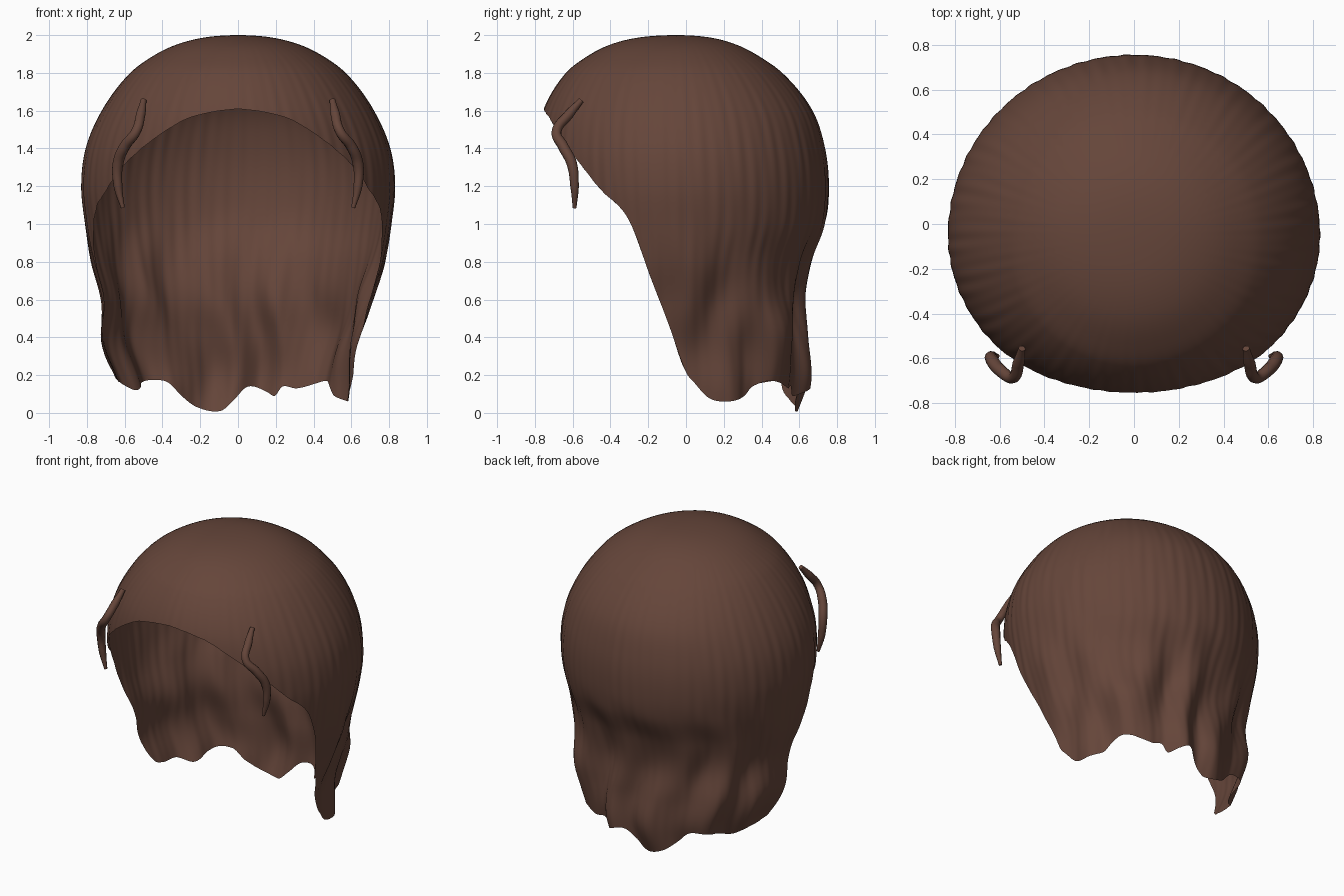
import bpy, bmesh
from math import sin, cos, sqrt, exp, radians, degrees
from mathutils import Vector

if "Cube" in bpy.data.objects:
    bpy.data.objects.remove(bpy.data.objects["Cube"])

brown = bpy.data.materials.new("dark brown hair")
brown.use_nodes = True
colour = (0.13, 0.06, 0.042, 1)
brown.diffuse_color = colour
brown.node_tree.nodes["Principled BSDF"].inputs["Base Color"].default_value = colour


def smooth_table(table, x):
    """Cubic interpolation through rows of (key, value, ...)."""
    x = min(max(x, table[0][0]), table[-1][0])
    i = 0
    while i < len(table) - 2 and x > table[i + 1][0]:
        i += 1

    def slope(k, c):
        a, b = table[max(k - 1, 0)], table[min(k + 1, len(table) - 1)]
        return (b[c] - a[c]) / (b[0] - a[0])

    p, q = table[i], table[i + 1]
    h = q[0] - p[0]
    t = (x - p[0]) / h
    return [(2*t**3 - 3*t*t + 1) * p[c] + (t**3 - 2*t*t + t) * h * slope(i, c)
            + (3*t*t - 2*t**3) * q[c] + (t**3 - t*t) * h * slope(i + 1, c)
            for c in range(1, len(p))]


# Height, half width, reach to the front, reach to the back
profile = [
    (2.0, 0, 0, 0), (1.99, .16, .18, .16), (1.95, .325, .35, .315),
    (1.88, .465, .485, .45), (1.8, .57, .585, .56), (1.6, .72, .705, .72),
    (1.4, .805, .74, .785), (1.2, .83, .735, .805), (1.0, .81, .715, .785),
    (.8, .775, .69, .70), (.6, .715, .68, .655), (.4, .685, .66, .67),
    (.2, .64, .65, .69), (0, .61, .65, .65)]
by_depth = [(sqrt(2 - z), w, f, b) for z, w, f, b in profile]

# Face opening: angle from the front, height of the edge
opening = [(0, 1.61), (12, 1.59), (24, 1.54), (43, 1.36), (57, 1.18), (69, 1.03),
           (78, .73), (87, .45), (94, .22)]
# Ragged lower hem, running round the back
hem = [(98, .16), (105, .08), (113, .06), (123, .09), (127, .14), (134, .17),
       (150, .13), (157, .14), (161, .09), (166, .11), (175, .14), (182, .07),
       (189, .01), (200, .03), (210, .10), (217, .17), (230, .16), (240, .12),
       (249, .16), (259, .17)]
edge = opening + hem + [(360 - a, z) for a, z in reversed(opening)]

# Large locks and grooves: angle, spread, height, length, depth
locks = [(136, 15, .48, .24, .09), (116, 9, .58, .25, -.03), (228, 16, .42, .28, .035)]


def hair_point(angle, z):
    w, f, b = smooth_table(by_depth, sqrt(max(2 - z, 0)))
    s, c = sin(angle), cos(angle)
    w -= .05 * s * exp(-((z - .35) / .18) ** 2)
    # Wavy folds that deepen toward the hem and the back
    k = min(max((1.1 - z) / .55, 0), 1)
    amount = .026 * k * k * (3 - 2 * k) * (.5 - .5 * c) ** 1.5
    drift = 1.3 * sin(6.5 * z)
    fold = amount * (sin(13 * angle + drift) + .4 * sin(19 * angle + .6 * drift + 1))
    for at, spread, height, length, depth in locks:
        fold += depth * exp(-((degrees(angle) - at) / spread) ** 2
                            - ((z - height) / length) ** 2)
    # Fine combed ridges, fading at the crown and the fringe
    m = min(w / .8, 1) ** 3
    ridge = .0013 * m * (sin(70 * angle + 4 * z) + sin(47 * angle - 3 * z))
    grow = 1 + (fold + ridge) / max(w, .1)
    return Vector((w * s * grow, -.05 - (f if c > 0 else b) * c * grow, z))


# Main hair shell
COLS, ROWS = 360, 90
bm = bmesh.new()
crown = bm.verts.new((0, -.05, 2))
columns = []
for i in range(COLS):
    deg = 360 * i / COLS
    low = smooth_table(edge, deg)[0]
    columns.append([bm.verts.new(hair_point(radians(deg), 2 - (2 - low) * (j / ROWS) ** 1.8))
                    for j in range(1, ROWS + 1)])
for i in range(COLS):
    a, b = columns[i], columns[(i + 1) % COLS]
    bm.faces.new((crown, a[0], b[0]))
    for j in range(ROWS - 1):
        bm.faces.new((a[j], a[j + 1], b[j + 1], b[j]))
bmesh.ops.recalc_face_normals(bm, faces=bm.faces)
mesh = bpy.data.meshes.new("hair_shell")
bm.to_mesh(mesh)
bm.free()
mesh.materials.append(brown)
mesh.shade_smooth()
shell = bpy.data.objects.new("hair_shell", mesh)
bpy.context.collection.objects.link(shell)

# Loose strands at the temples: position and thickness
strand = [(.50, -.555, 1.655, .6), (.515, -.62, 1.58, 1), (.54, -.685, 1.49, 1),
          (.60, -.65, 1.41, 1.1), (.635, -.605, 1.32, 1.1),
          (.635, -.59, 1.2, .9), (.61, -.59, 1.085, .4)]
for name, side in (("left_strand", 1), ("right_strand", -1)):
    curve = bpy.data.curves.new(name, "CURVE")
    curve.dimensions = "3D"
    curve.bevel_depth = .026
    curve.bevel_resolution = 3
    curve.use_fill_caps = True
    line = curve.splines.new("BEZIER")
    line.bezier_points.add(len(strand) - 1)
    for p, (x, y, z, r) in zip(line.bezier_points, strand):
        p.co = (side * x, y, z)
        p.radius = r
        p.handle_left_type = p.handle_right_type = "AUTO"
    curve.materials.append(brown)
    bpy.context.collection.objects.link(bpy.data.objects.new(name, curve))
